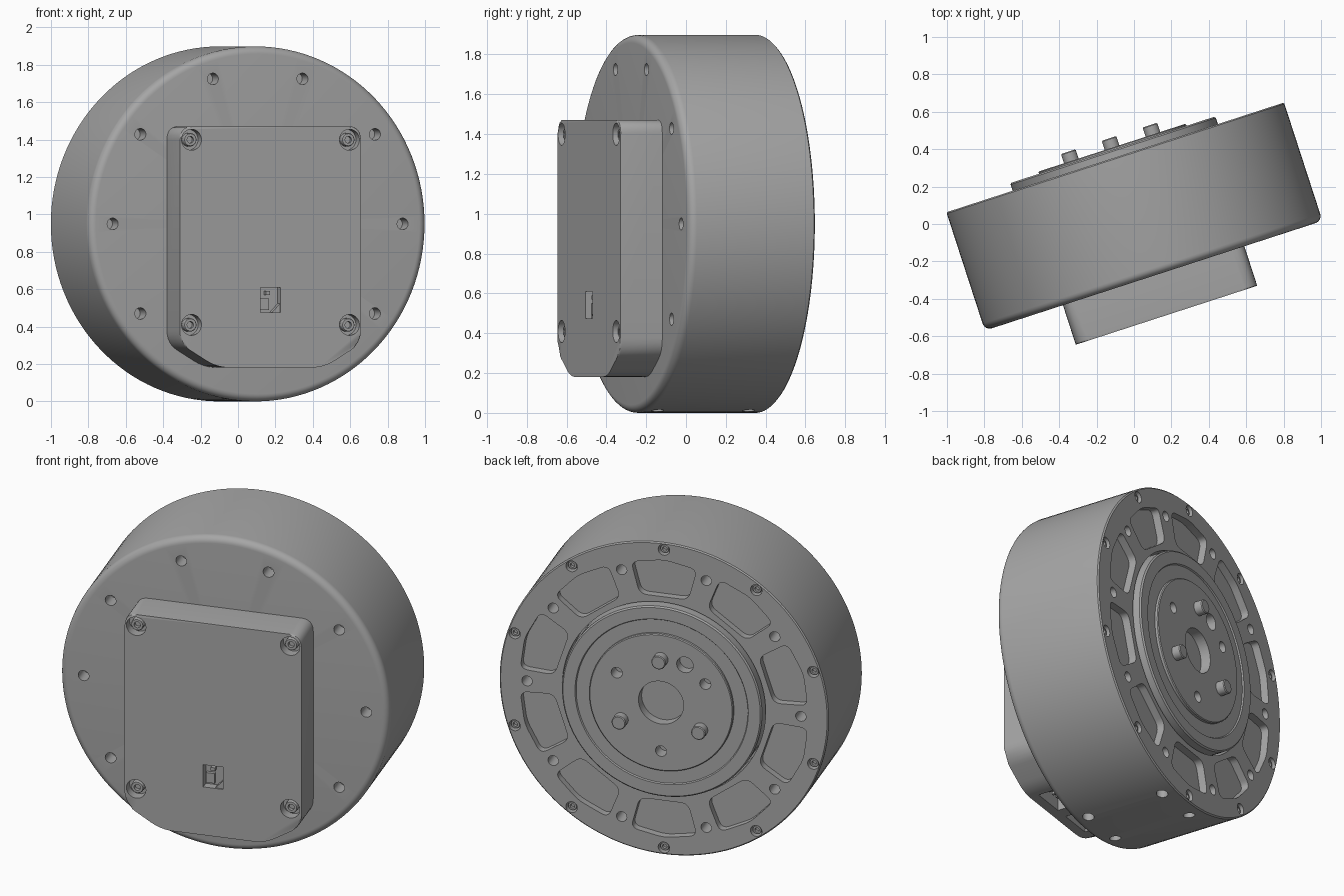
import bpy, bmesh, math
from mathutils import Matrix, Vector

if "Cube" in bpy.data.objects:
    bpy.data.objects.remove(bpy.data.objects["Cube"], do_unlink=True)

# Parts are built around a y axis, then turned and lifted into place
PLACE = Matrix.Translation((0.014, 0.004, 0.949)) @ Matrix.Rotation(math.radians(18), 4, "Z")
R, FRONT, BACK, BOX_FRONT = 0.949, -0.295, 0.37, -0.517

grey = bpy.data.materials.new("machined grey")
grey.use_nodes = True
grey.diffuse_color = (0.38, 0.38, 0.38, 1)
grey.node_tree.nodes["Principled BSDF"].inputs["Base Color"].default_value = grey.diffuse_color


def polar(radius, degrees):
    a = math.radians(degrees)
    return radius * math.cos(a), radius * math.sin(a)


def circle(center, radius, n=28):
    return [(center[0] + radius * math.cos(math.tau * i / n),
             center[1] + radius * math.sin(math.tau * i / n)) for i in range(n)]


def rounded(points, radius, n=6):
    """Polygon with its corners rounded."""
    out = []
    for i, p in enumerate(points):
        p, a, b = Vector(p), Vector(points[i - 1]), Vector(points[(i + 1) % len(points)])
        start, end = p + (a - p).normalized() * radius, p + (b - p).normalized() * radius
        for k in range(n + 1):
            t = k / n
            out.append(tuple(start * (1 - t) ** 2 + p * 2 * t * (1 - t) + end * t * t))
    return out


def rect(u0, u1, z0, z1):
    return [(u0, z0), (u1, z0), (u1, z1), (u0, z1)]


def prism(bm, outline, y0, y1):
    """Extrude an x-z outline along y."""
    near = [bm.verts.new((x, y0, z)) for x, z in outline]
    far = [bm.verts.new((x, y1, z)) for x, z in outline]
    bm.faces.new(near)
    bm.faces.new(far[::-1])
    for i in range(len(near)):
        bm.faces.new((near[i - 1], near[i], far[i], far[i - 1]))


def lathe(bm, profile, center=(0, 0), steps=128):
    """Revolve (radius, y) points about a y axis."""
    cx, cz = center
    verts = [bm.verts.new((cx + r, y, cz)) for r, y in profile]
    edges = [bm.edges.new(pair) for pair in zip(verts, verts[1:])]
    bmesh.ops.spin(bm, geom=verts + edges, cent=(cx, 0, cz), axis=(0, 1, 0),
                   angle=math.tau, steps=steps)
    bmesh.ops.remove_doubles(bm, verts=bm.verts, dist=1e-5)


def make(name, bm):
    bmesh.ops.recalc_face_normals(bm, faces=bm.faces)
    mesh = bpy.data.meshes.new(name)
    bm.to_mesh(mesh)
    bm.free()
    mesh.materials.append(grey)
    obj = bpy.data.objects.new(name, mesh)
    bpy.context.collection.objects.link(obj)
    return obj


def cut(obj, bm):
    """Subtract the solids in bm from an object."""
    cutter = make("cutter", bm)
    cutter.hide_render = True
    mod = obj.modifiers.new("cut", "BOOLEAN")
    mod.operation, mod.solver, mod.object = "DIFFERENCE", "EXACT", cutter
    graph = bpy.context.evaluated_depsgraph_get()
    result = bpy.data.meshes.new_from_object(obj.evaluated_get(graph))
    obj.modifiers.clear()
    obj.data = result
    bpy.data.objects.remove(cutter, do_unlink=True)


def finish(obj):
    obj.data.transform(PLACE)
    bpy.ops.object.select_all(action="DESELECT")
    obj.select_set(True)
    bpy.context.view_layer.objects.active = obj
    bpy.ops.object.shade_smooth_by_angle(angle=math.radians(30))


def screw(bm, center, radius, top, bottom):
    """Socket screw head with its top at y = top."""
    inner = top + (bottom - top) * 0.6
    lathe(bm, [(0, inner), (radius * 0.5, inner), (radius * 0.5, top), (radius * 0.9, top),
               (radius, top + (bottom - top) * 0.15), (radius, bottom), (0, bottom)], center, 24)


# Drum housing with a rounded front edge and a bore for the hub
fillet = [(R - 0.04 + 0.04 * math.sin(a), FRONT + 0.04 - 0.04 * math.cos(a))
          for a in (math.pi / 2 * i / 6 for i in range(7))]
bm = bmesh.new()
lathe(bm, [(0, FRONT)] + fillet + [(R, BACK - 0.007), (R - 0.007, BACK), (0.587, BACK),
                                   (0.587, 0.25), (0, 0.25)])
housing = make("drum_housing", bm)

bm = bmesh.new()
pocket = rounded([(-0.14, 0.62), (0.14, 0.62), (0.19, 0.81), (0, 0.845), (-0.19, 0.81)], 0.045)
for i in range(10):
    turn = Matrix.Rotation(math.tau * i / 10, 2)
    prism(bm, [tuple(turn @ Vector(p)) for p in pocket], BACK - 0.045, BACK + 0.1)
    prism(bm, circle(polar(0.79, 36 * i), 0.03), BACK - 0.12, BACK + 0.1)
    prism(bm, circle(polar(0.906, 36 * i + 18), 0.033), BACK - 0.05, BACK + 0.1)
    if i not in (7, 8):
        prism(bm, circle(polar(0.815, 36 * i), 0.031), FRONT - 0.1, FRONT + 0.1)
# Four holes in the underside
for x in (-0.14, 0.14):
    for y in (-0.2, 0.28):
        bmesh.ops.create_cone(bm, cap_ends=True, segments=28, radius1=0.032, radius2=0.032,
                              depth=0.2, matrix=Matrix.Translation((x, y, -0.94)))
cut(housing, bm)
finish(housing)

# Rim screws
bm = bmesh.new()
for i in range(10):
    screw(bm, polar(0.906, 36 * i + 18), 0.026, BACK - 0.015, BACK - 0.05)
finish(make("rim_screws", bm))

# Output hub with stepped face
bm = bmesh.new()
lathe(bm, [(0, 0.25), (0.577, 0.25), (0.577, 0.405), (0.569, 0.413), (0.5, 0.413),
           (0.495, 0.405), (0.415, 0.405), (0.415, 0.42), (0.41, 0.425), (0, 0.425)])
hub = make("output_hub", bm)
bm = bmesh.new()
prism(bm, circle((0, 0), 0.13, 48), 0.365, 0.6)
prism(bm, circle(polar(0.285, 119), 0.048), 0.365, 0.6)
for angle in (30, 150, 270):
    prism(bm, circle(polar(0.295, angle), 0.032), 0.345, 0.6)
cut(hub, bm)
finish(hub)

# Drive pins on the hub
bm = bmesh.new()
for angle in (90, 210, 330):
    lathe(bm, [(0, 0.4), (0.041, 0.4), (0.041, 0.472), (0.036, 0.477), (0, 0.477)],
          polar(0.265, angle), 28)
finish(make("drive_pins", bm))

# Electronics box on the front
bm = bmesh.new()
outline = [(-0.3, -0.768), (0.3, -0.768), (0.51, -0.64), (0.51, 0.522), (-0.51, 0.522), (-0.51, -0.64)]
prism(bm, rounded(outline, 0.07), BOX_FRONT, FRONT + 0.01)
edges = [e for e in bm.edges if all(v.co.y < BOX_FRONT + 0.001 for v in e.verts)]
bmesh.ops.bevel(bm, geom=edges, offset=0.01, segments=2, affect="EDGES", profile=0.5)
box = make("electronics_box", bm)

corners = [(x, z) for x in (-0.444, 0.444) for z in (-0.54, 0.45)]
bm = bmesh.new()
for c in corners:
    prism(bm, circle(c, 0.056), BOX_FRONT - 0.1, BOX_FRONT + 0.06)
prism(bm, rect(-0.057, 0.057, -0.475, -0.34), BOX_FRONT - 0.1, BOX_FRONT + 0.05)
# Connector openings underneath
for side in (-1, 1):
    x0, x1 = sorted((side * 0.04, side * 0.24))
    prism(bm, rect(x0, x1, -0.9, -0.66), -0.46, -0.35)
cut(box, bm)
finish(box)

# Box screws
bm = bmesh.new()
for c in corners:
    screw(bm, c, 0.036, BOX_FRONT + 0.02, BOX_FRONT + 0.06)
finish(make("box_screws", bm))

# Small socket parts in the front window
bm = bmesh.new()
prism(bm, [(0.01, -0.475), (0.057, -0.475), (0.057, -0.425)], BOX_FRONT + 0.008, BOX_FRONT + 0.05)
prism(bm, rect(-0.02, 0.005, -0.38, -0.36), BOX_FRONT + 0.02, BOX_FRONT + 0.05)
prism(bm, rect(-0.05, 0.0, -0.46, -0.4), BOX_FRONT + 0.03, BOX_FRONT + 0.05)
finish(make("window_socket", bm))

# Connector pins in the openings underneath
bm = bmesh.new()
for side in (-1, 1):
    for k in range(4):
        x = side * (0.08 + 0.04 * k)
        prism(bm, rect(x - 0.008, x + 0.008, -0.74, -0.65), -0.42, -0.39)
finish(make("connector_pins", bm))
